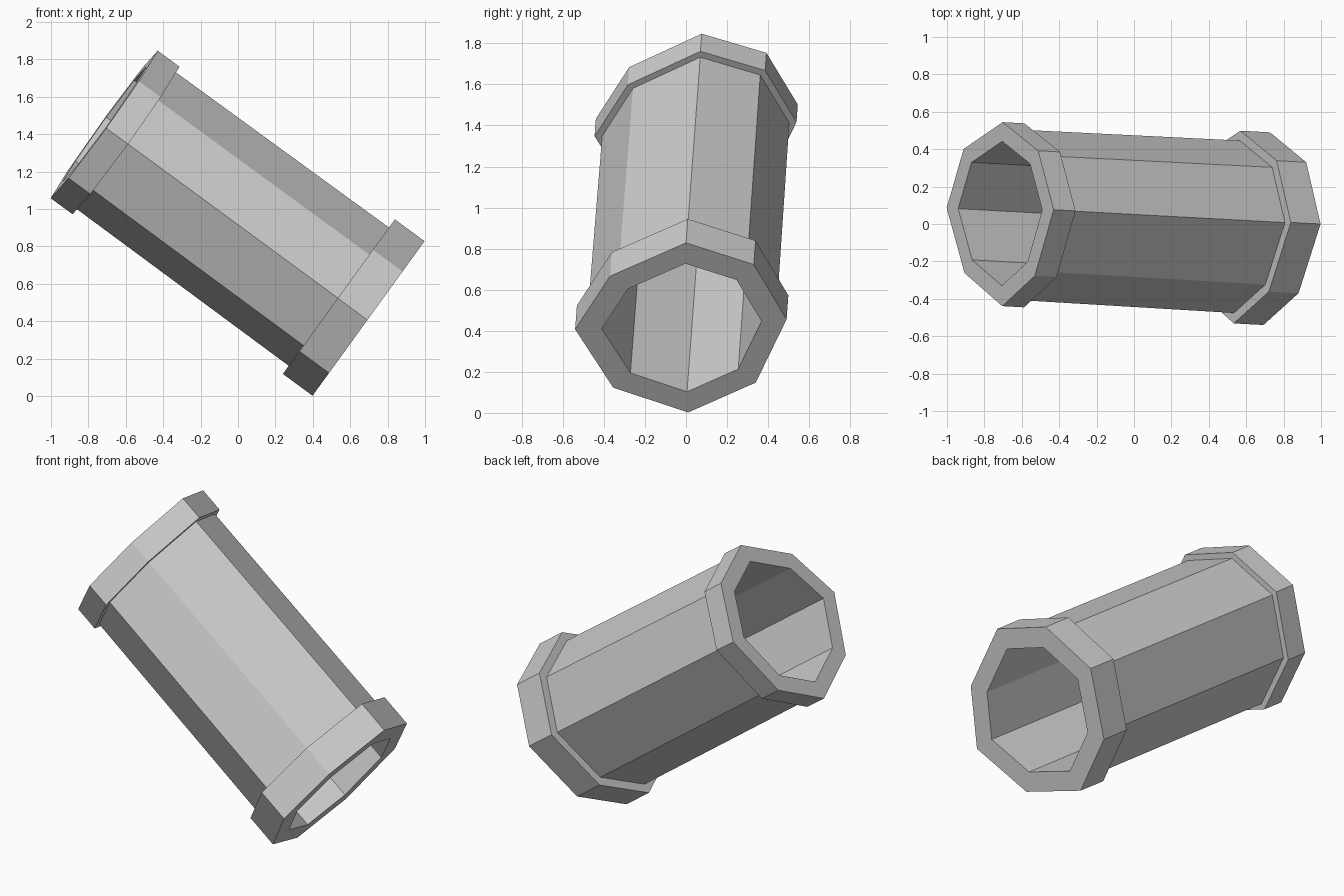
import bpy, bmesh
from mathutils import Vector

if "Cube" in bpy.data.objects:
    bpy.data.objects.remove(bpy.data.objects["Cube"])

# Slightly uneven eight-sided section (up-slope, sideways)
PROFILE = [(.51, .01), (.38, .34), (.05, .50), (-.33, .35),
           (-.51, .02), (-.36, -.345), (-.01, -.53), (.31, -.36)]
LOW = Vector((.698, -.01, .415))
HIGH = Vector((-.715, .067, 1.452))
AXIS = HIGH - LOW
LENGTH = AXIS.length
U = Vector((.587, 0, .81))
W = Vector((-.81, 0, .587))
V = Vector((0, 1, 0))


def ring(bm, dist, scale, tilt=0):
    """Section at a distance from the lower mouth."""
    c = LOW + AXIS * (dist / LENGTH)
    return [bm.verts.new(c + (U * u + V * v + W * tilt * v) * scale)
            for u, v in PROFILE]


# Hollow pipe: lower collar, body, upper collar, then back through the bore
bm = bmesh.new()
stations = [(0, 1, 0), (.197, 1, 0), (.197, .895, 0),
            (LENGTH - .145, .885, .04), (LENGTH - .145, .955, .04),
            (LENGTH, .955, .04), (LENGTH, .75, .04), (0, .755, 0)]
rings = [ring(bm, *s) for s in stations]
for k, a in enumerate(rings):
    b = rings[(k + 1) % len(rings)]
    for i in range(8):
        j = (i + 1) % 8
        bm.faces.new((a[i], a[j], b[j], b[i]))
bmesh.ops.recalc_face_normals(bm, faces=bm.faces[:])

mesh = bpy.data.meshes.new("collared_pipe")
bm.to_mesh(mesh)
bm.free()
pipe = bpy.data.objects.new("collared_pipe", mesh)
bpy.context.collection.objects.link(pipe)
